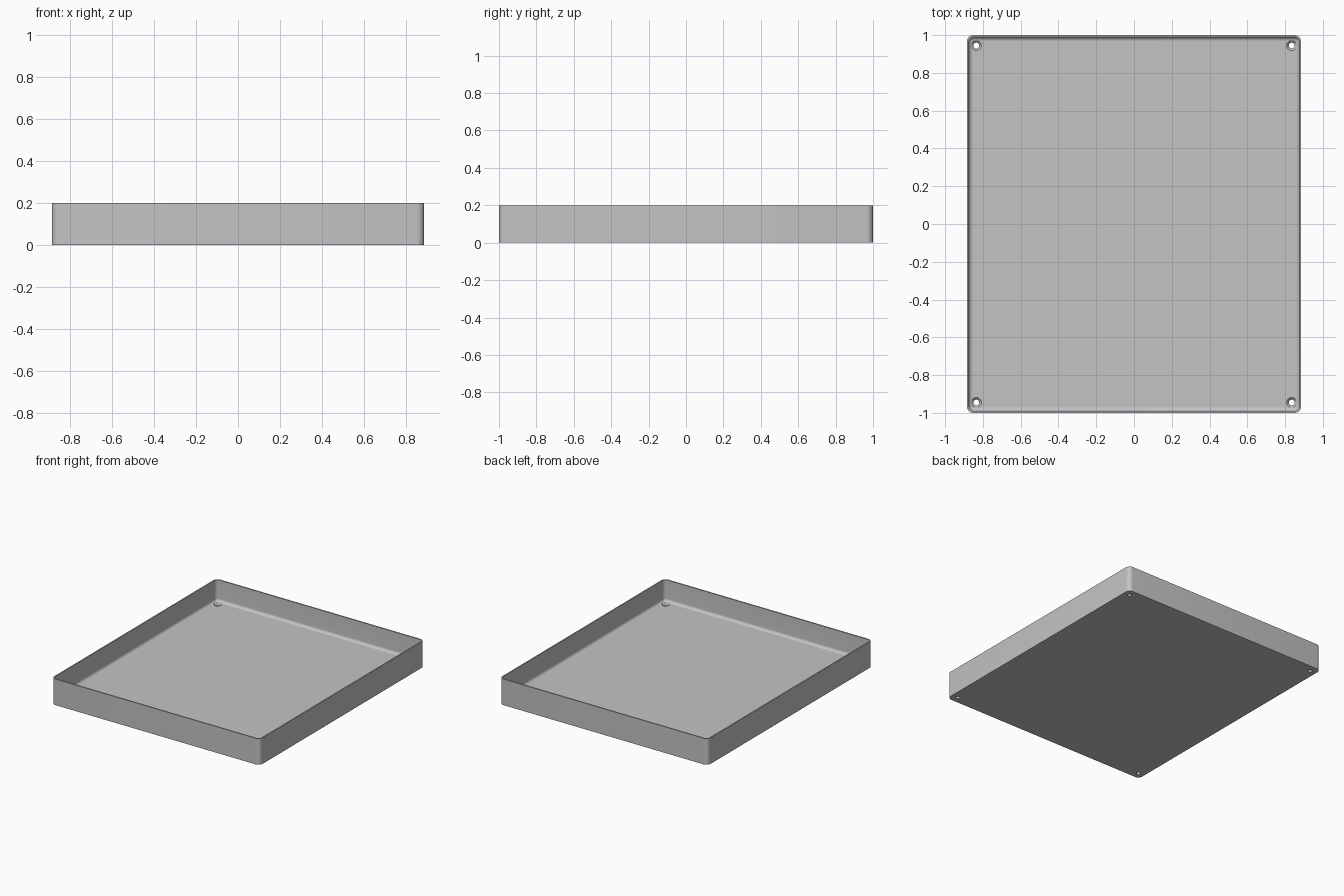
import bpy
import bmesh
from math import sin, cos, pi, radians

default = bpy.data.objects.get("Cube")
if default:
    bpy.data.objects.remove(default, do_unlink=True)

HALF_X, HALF_Y, HEIGHT = 0.885, 1.0, 0.2
CORNER, WALL, FLOOR, FILLET = 0.035, 0.01, 0.035, 0.022
HOLE_X, HOLE_Y = 0.835, 0.945

grey = bpy.data.materials.new("plain grey")
grey.use_nodes = True
grey.diffuse_color = (0.55, 0.55, 0.55, 1)
grey.node_tree.nodes["Principled BSDF"].inputs["Base Color"].default_value = grey.diffuse_color


def rounded_ring(bm, inset, z, steps=8):
    """Rounded rectangle outline, inset from the outer wall."""
    radius = max(CORNER - inset, 0.003)
    ring = []
    for k, (sx, sy) in enumerate([(1, 1), (-1, 1), (-1, -1), (1, -1)]):
        cx = sx * (HALF_X - inset - radius)
        cy = sy * (HALF_Y - inset - radius)
        for i in range(steps + 1):
            a = (k + i / steps) * pi / 2
            ring.append(bm.verts.new((cx + radius * cos(a), cy + radius * sin(a), z)))
    return ring


def circle_ring(bm, x, y, radius, z, sides=32):
    return [bm.verts.new((x + radius * cos(2 * pi * i / sides),
                          y + radius * sin(2 * pi * i / sides), z)) for i in range(sides)]


def loft(bm, rings):
    """Join successive rings and cap both ends."""
    for a, b in zip(rings, rings[1:]):
        for i in range(len(a)):
            j = (i + 1) % len(a)
            bm.faces.new((a[i], a[j], b[j], b[i]))
    bm.faces.new(rings[0])
    bm.faces.new(rings[-1])
    bmesh.ops.recalc_face_normals(bm, faces=bm.faces)


def finish(bm, name):
    mesh = bpy.data.meshes.new(name)
    bm.to_mesh(mesh)
    bm.free()
    mesh.materials.append(grey)
    obj = bpy.data.objects.new(name, mesh)
    bpy.context.collection.objects.link(obj)
    return obj


# Tray shell: outer wall, thin rim, inner wall, fillet into the floor
bm = bmesh.new()
profile = [(0, 0), (0, HEIGHT), (WALL, HEIGHT)]
for i in range(9):
    a = i / 8 * pi / 2
    profile.append((WALL + FILLET * (1 - cos(a)), FLOOR + FILLET * (1 - sin(a))))
loft(bm, [rounded_ring(bm, inset, z) for inset, z in profile])
tray = finish(bm, "tray")

# Countersunk screw holes in the four corners
bm = bmesh.new()
for sx in (-1, 1):
    for sy in (-1, 1):
        part = bmesh.new()
        steps = [(0.015, -0.05), (0.015, FLOOR - 0.012), (0.027, FLOOR), (0.027, FLOOR + 0.04)]
        loft(part, [circle_ring(part, sx * HOLE_X, sy * HOLE_Y, r, z) for r, z in steps])
        temp = bpy.data.meshes.new("hole")
        part.to_mesh(temp)
        part.free()
        bm.from_mesh(temp)
        bpy.data.meshes.remove(temp)
cutter = finish(bm, "hole_cutter")
cutter.hide_render = True

bpy.ops.object.select_all(action="DESELECT")
bpy.context.view_layer.objects.active = tray
tray.select_set(True)
cut = tray.modifiers.new("screw holes", "BOOLEAN")
cut.operation = "DIFFERENCE"
cut.solver = "EXACT"
cut.object = cutter
bpy.ops.object.modifier_apply(modifier=cut.name)
bpy.data.objects.remove(cutter, do_unlink=True)

bpy.ops.object.shade_smooth_by_angle(angle=radians(30))
